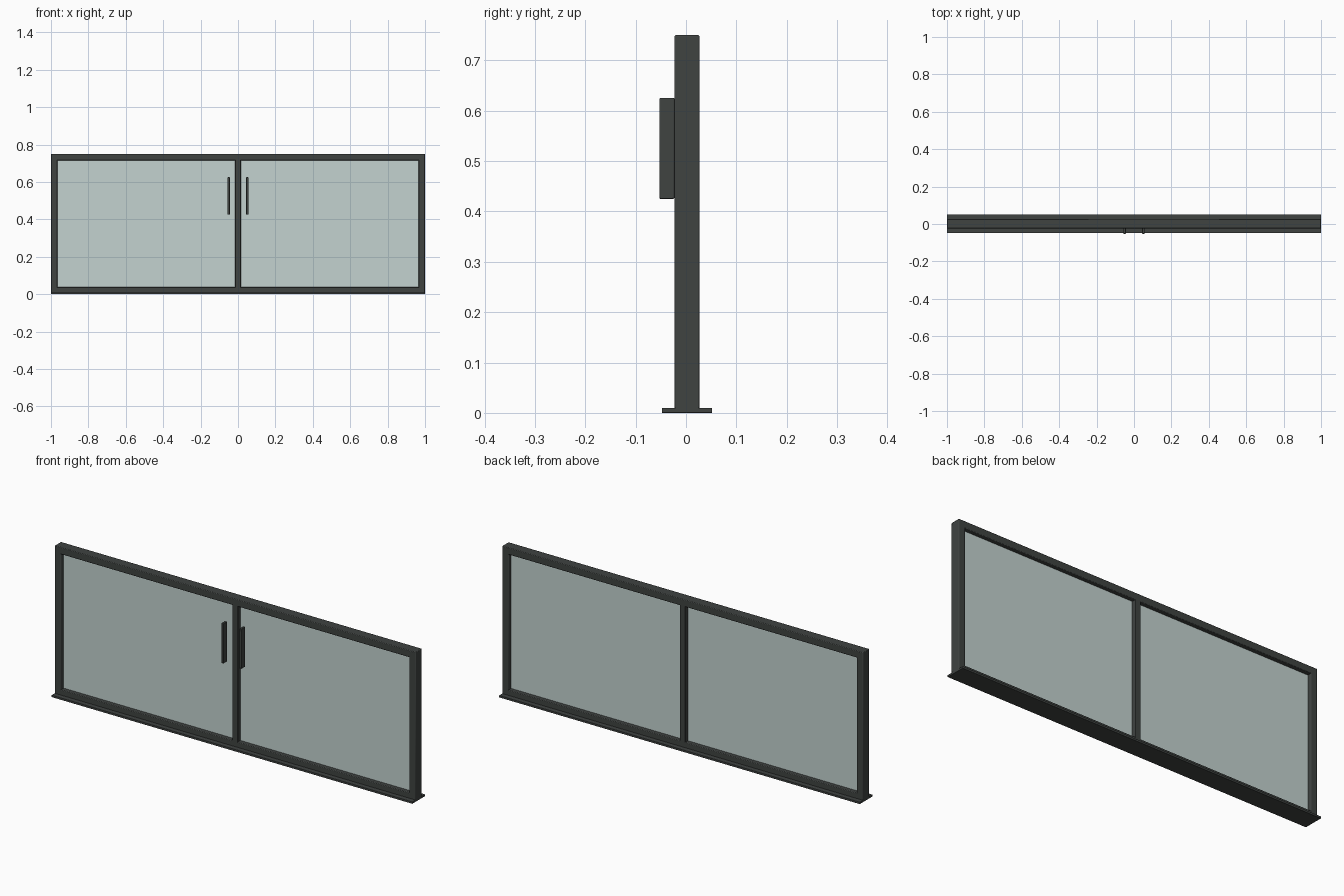
import bpy

if "Cube" in bpy.data.objects:
    bpy.data.objects.remove(bpy.data.objects["Cube"])

FRAME_Y = 0.002   # centre plane of the frame
DEPTH = 0.05      # frame depth


def material(name, color):
    mat = bpy.data.materials.new(name)
    mat.diffuse_color = color
    mat.use_nodes = True
    mat.node_tree.nodes["Principled BSDF"].inputs["Base Color"].default_value = mat.diffuse_color
    return mat


dark = material("dark_metal", (0.05, 0.056, 0.053, 1.0))
clear = material("tinted_glass", (0.55, 0.65, 0.63, 0.35))


def box(name, lo, hi, mat, bevel=0.0):
    """Axis-aligned box between two corners, with optional softened edges."""
    centre = [(a + b) / 2 for a, b in zip(lo, hi)]
    bpy.ops.mesh.primitive_cube_add(size=1, location=centre)
    ob = bpy.context.object
    ob.name = name
    ob.scale = [b - a for a, b in zip(lo, hi)]
    bpy.ops.object.transform_apply(location=False, rotation=False, scale=True)
    ob.data.materials.append(mat)
    if bevel:
        mod = ob.modifiers.new("soft_edges", "BEVEL")
        mod.width = bevel
        mod.segments = 2
        bpy.ops.object.shade_smooth_by_angle()
    return ob


y0, y1 = FRAME_Y - DEPTH / 2, FRAME_Y + DEPTH / 2

# Floor track
box("bottom_track", (-1, -0.048, 0), (1, 0.052, 0.01), dark, 0.001)

# Rails and middle post
box("top_rail", (-0.998, y0, 0.715), (0.998, y1, 0.75), dark, 0.003)
box("bottom_rail", (-0.998, y0, 0.002), (0.998, y1, 0.037), dark, 0.003)
box("middle_post", (-0.015, y0, 0.01), (0.015, y1, 0.74), dark, 0.002)

# Mirrored side posts, glass panes and handles
for side, s in (("left", -1), ("right", 1)):
    def span(a, b):
        return sorted((s * a, s * b))

    a, b = span(0.965, 1.0)
    box(side + "_post", (a, y0, 0.002), (b, y1, 0.75), dark, 0.003)

    a, b = span(0.01, 0.975)
    box(side + "_glass", (a, FRAME_Y - 0.004, 0.03),
        (b, FRAME_Y + 0.004, 0.722), clear)

    a, b = span(0.044, 0.056)
    box(side + "_handle", (a, -0.053, 0.425), (b, y0, 0.625), dark, 0.002)
